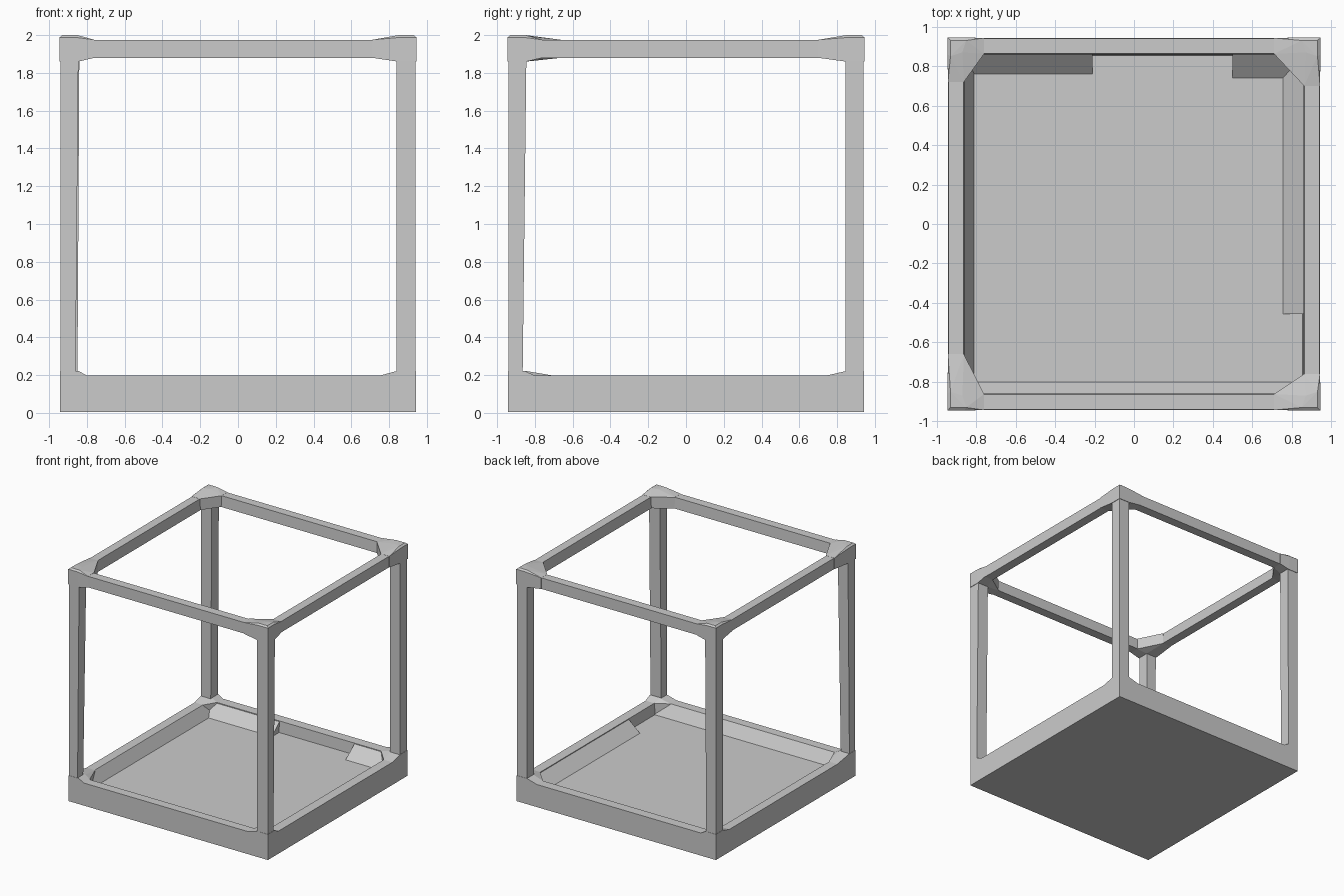
import bpy, bmesh

if "Cube" in bpy.data.objects:
    bpy.data.objects.remove(bpy.data.objects["Cube"])

OUT = 0.943          # outer half width
FLOOR, RIM = 0.10, 0.197


def finish(name, bm):
    bmesh.ops.recalc_face_normals(bm, faces=bm.faces)
    mesh = bpy.data.meshes.new(name)
    bm.to_mesh(mesh)
    bm.free()
    obj = bpy.data.objects.new(name, mesh)
    bpy.context.collection.objects.link(obj)
    return obj


def hull(name, points):
    bm = bmesh.new()
    for p in points:
        bm.verts.new(p)
    res = bmesh.ops.convex_hull(bm, input=bm.verts)
    junk = [g for g in res["geom_interior"] + res["geom_unused"]
            if isinstance(g, bmesh.types.BMVert)]
    bmesh.ops.delete(bm, geom=list(set(junk)), context='VERTS')
    bmesh.ops.dissolve_limit(bm, angle_limit=0.02, verts=bm.verts, edges=bm.edges)
    return finish(name, bm)


def loft(name, rects, closed):
    """Skin rectangles (x0, x1, y0, y1, z); close into a ring or cap both ends."""
    bm = bmesh.new()
    loops = [[bm.verts.new(p) for p in
              ((a, c, z), (b, c, z), (b, d, z), (a, d, z))] for a, b, c, d, z in rects]
    pairs = list(zip(loops, loops[1:]))
    if closed:
        pairs.append((loops[-1], loops[0]))
    else:
        bm.faces.new(loops[0])
        bm.faces.new(loops[-1])
    for lo, hi in pairs:
        for i in range(4):
            j = (i + 1) % 4
            bm.faces.new((lo[i], lo[j], hi[j], hi[i]))
    return finish(name, bm)


def square(s, z):
    return (-s, s, -s, s, z)


# Base tray: sloping inner walls at the left and front, upright ones elsewhere
loft("base_tray", [
    square(OUT, 0.004), square(OUT, RIM),
    (-0.865, 0.86, -0.865, 0.86, RIM),
    (-0.81, 0.855, -0.80, 0.855, FLOOR)], False)

# Top rail ring
loft("top_rails", [
    square(OUT - 0.003, 1.88), square(OUT - 0.003, 1.974),
    square(0.865, 1.974), square(0.86, 1.88)], True)

# Sloped fillets along the back and right walls of the tray
for name, x0, x1, depth in (("back_fillet_left", -0.86, -0.21, 0.76),
                            ("back_fillet_right", 0.50, 0.86, 0.74)):
    hull(name, [(x, y, z) for x in (x0, x1)
                for y, z in ((depth, FLOOR), (0.865, FLOOR), (0.865, RIM - 0.002))])
hull("right_fillet", [(x, y, z) for y in (-0.455, 0.86)
                      for x, z in ((0.755, FLOOR), (0.865, FLOOR), (0.865, RIM - 0.002))])

# Corner data: side signs, gusset reach in x and y, post inner edges bottom and top
corners = {
    "front_left": (-1, -1, 0.80, 0.70, (0.86, 0.865), (0.845, 0.845)),
    "front_right": (1, -1, 0.75, 0.80, (0.84, 0.865), (0.84, 0.845)),
    "back_left": (-1, 1, 0.80, 0.76, (0.85, 0.845), (0.84, 0.845)),
    "back_right": (1, 1, 0.75, 0.74, (0.845, 0.845), (0.845, 0.845)),
}

for name, (sx, sy, rx, ry, low, high) in corners.items():
    # Upright post
    rects = []
    for (ix, iy), z in ((low, RIM - 0.02), (high, 1.89)):
        xs = sorted((sx * ix, sx * (OUT - 0.002)))
        ys = sorted((sy * iy, sy * (OUT - 0.002)))
        rects.append((*xs, *ys, z))
    loft(name + "_post", rects, False)

    def place(points):
        return [(sx * x, sy * y, z) for x, y, z in points]

    # Low gusset joining post and tray
    plan = [(OUT, ry), (0.862, ry), (rx, 0.862), (rx, OUT), (OUT, OUT)]
    foot = [(x, y, z) for x, y in plan for z in (FLOOR, RIM)]
    foot += [(x, y, 0.223) for x in (0.845, OUT) for y in (0.855, OUT)]
    hull(name + "_foot_gusset", place(foot))

    # Raised cap with flared arms on the top corner
    ax, ay = rx - 0.04, ry - 0.04
    cap = [(x, y, z) for x, y in
           ((OUT, ay), (0.862, ay), (ax, 0.862), (ax, OUT)) for z in (1.88, 1.975)]
    cap += [(x, y, 1.86) for x in (0.845, 0.945) for y in (0.845, 0.945)]
    cap += [(0.945, 0.945, 1.988), (0.85, 0.93, 2.0), (0.93, 0.85, 2.0),
            (0.93, 0.93, 2.0), (0.87, 0.87, 1.998),
            (0.945, 0.86, 1.988), (0.86, 0.945, 1.988)]
    hull(name + "_top_cap", place(cap))
